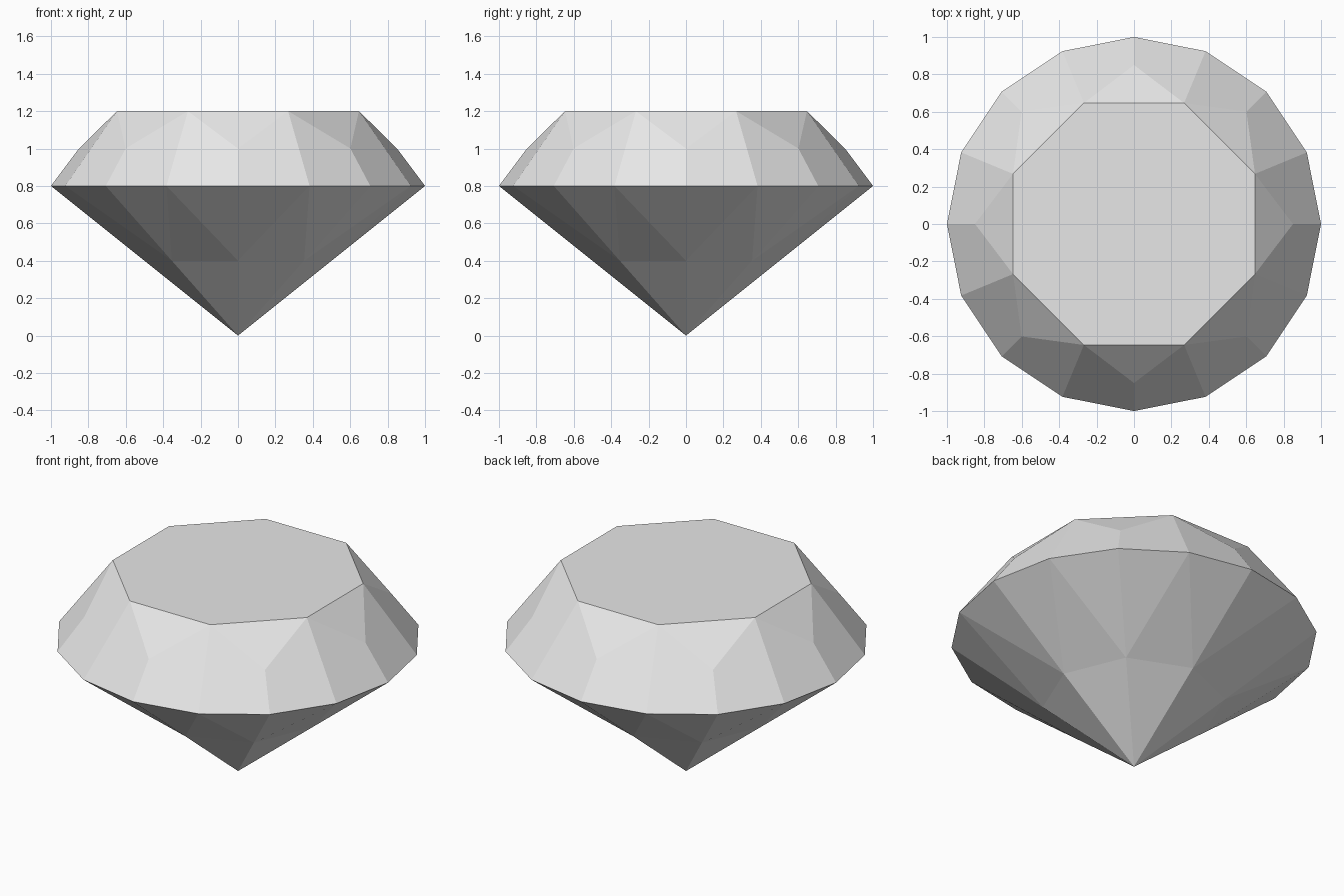
import bpy
import bmesh
from math import cos, sin, pi

cube = bpy.data.objects.get("Cube")
if cube:
    bpy.data.objects.remove(cube, do_unlink=True)

# Single pale grey material
GREY = (0.8, 0.8, 0.8, 1.0)
mat = bpy.data.materials.new("pale_grey")
mat.use_nodes = True
mat.diffuse_color = GREY
mat.node_tree.nodes["Principled BSDF"].inputs["Base Color"].default_value = GREY

bm = bmesh.new()
SIDES = 8


def ring(count, radius, z, offset=0.0):
    """Ring of vertices; offset is a fraction of one step."""
    step = 2 * pi / count
    return [bm.verts.new((radius * cos((i + offset) * step),
                          radius * sin((i + offset) * step), z))
            for i in range(count)]


# Levels of the cut stone, top to bottom
table = ring(SIDES, 0.7, 1.2, 0.5)
crown = ring(SIDES, 0.85, 1.0)
girdle = ring(SIDES * 2, 1.0, 0.8)
pavilion = ring(SIDES, 0.5, 0.4)
tip = bm.verts.new((0, 0, 0))

bm.faces.new(table)
for i in range(SIDES):
    j = (i + 1) % SIDES
    g0, g1, g2 = (girdle[(2 * i + k) % (2 * SIDES)] for k in range(3))
    # Crown facets: star triangle and a pair of kite halves
    bm.faces.new((table[i - 1], crown[i], table[i]))
    bm.faces.new((crown[i], g0, g1, table[i]))
    bm.faces.new((table[i], g1, g2, crown[j]))
    # Pavilion facets: lower girdle triangles and the main facet
    bm.faces.new((g0, pavilion[i], g1))
    bm.faces.new((g1, pavilion[j], g2))
    bm.faces.new((g1, pavilion[i], pavilion[j]))
    bm.faces.new((pavilion[i], tip, pavilion[j]))

bmesh.ops.recalc_face_normals(bm, faces=bm.faces)
mesh = bpy.data.meshes.new("cut_gemstone")
bm.to_mesh(mesh)
bm.free()
mesh.materials.append(mat)
gem = bpy.data.objects.new("cut_gemstone", mesh)
bpy.context.collection.objects.link(gem)
